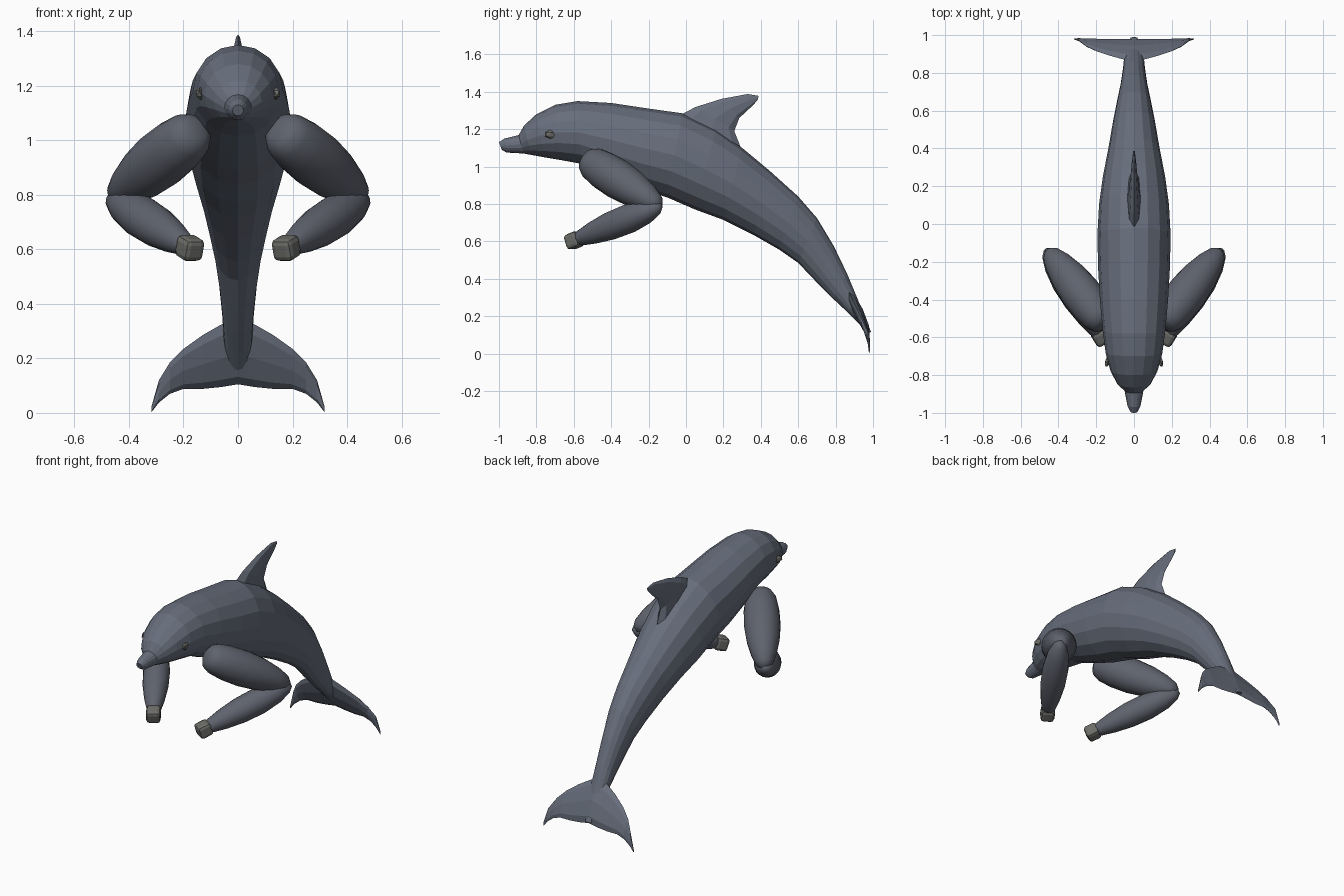
import bpy, bmesh, math
from mathutils import Vector as V

if "Cube" in bpy.data.objects:
    bpy.data.objects.remove(bpy.data.objects["Cube"])


def material(name, rgb):
    m = bpy.data.materials.new(name)
    m.diffuse_color = (*rgb, 1)
    m.use_nodes = True
    m.node_tree.nodes["Principled BSDF"].inputs["Base Color"].default_value = m.diffuse_color
    return m


SKIN = material("slate_skin", (0.135, 0.155, 0.2))
DARK = material("arm_skin", (0.115, 0.125, 0.155))
STUMP = material("hand_grey", (0.15, 0.15, 0.14))


def finish(name, bm, mat, smooth=False):
    bmesh.ops.recalc_face_normals(bm, faces=bm.faces)
    me = bpy.data.meshes.new(name)
    bm.to_mesh(me)
    bm.free()
    me.materials.append(mat)
    for p in me.polygons:
        p.use_smooth = smooth
    ob = bpy.data.objects.new(name, me)
    bpy.context.collection.objects.link(ob)
    return ob


def loft(name, sections, n, mat, smooth=False):
    """Skin elliptical rings; each section is (edge point, opposite edge point, half-width vector)."""
    bm = bmesh.new()
    rings = []
    for a, b, side in sections:
        c, u = (a + b) / 2, (a - b) / 2
        rings.append([bm.verts.new(c + u * math.cos(2 * math.pi * i / n) + side * math.sin(2 * math.pi * i / n))
                      for i in range(n)])
    for r, q in zip(rings, rings[1:]):
        for i in range(n):
            j = (i + 1) % n
            bm.faces.new((r[i], r[j], q[j], q[i]))
    bm.faces.new(rings[0])
    bm.faces.new(rings[-1])
    return finish(name, bm, mat, smooth)


def side_loft(name, table, n):
    return loft(name, [(V((0, ty, tz)), V((0, by, bz)), V((w, 0, 0))) for ty, tz, by, bz, w in table], n, SKIN)


def spindle(name, p, q, profile, n, mat, flat=1.0, smooth=True):
    d = (q - p).normalized()
    u = d.cross(V((0, 0, 1))).normalized()
    v = d.cross(u)
    secs = []
    for t, r in profile:
        c = p.lerp(q, t)
        secs.append((c + v * r, c - v * r, u * r * flat))
    return loft(name, secs, n, mat, smooth)


# Body: back point (y, z), belly point (y, z), half-width
side_loft("body", [
    (-1.0, 1.13, -.985, 1.09, .02), (-.97, 1.15, -.96, 1.075, .034), (-.895, 1.168, -.87, 1.07, .05),
    (-.865, 1.22, -.83, 1.063, .088), (-.80, 1.28, -.76, 1.05, .124), (-.70, 1.33, -.67, 1.035, .15),
    (-.58, 1.35, -.56, 1.015, .165), (-.4, 1.34, -.42, .95, .18), (-.2, 1.31, -.27, .89, .19),
    (-.02, 1.285, -.1, .835, .194), (.16, 1.2, .05, .77, .185), (.3, 1.1, .2, .715, .165),
    (.45, .975, .36, .635, .135), (.6, .84, .5, .555, .11), (.7, .725, .6, .485, .09),
    (.79, .575, .7, .38, .07), (.86, .43, .79, .29, .058), (.91, .31, .865, .22, .052),
    (.955, .2, .925, .16, .04), (.99, .115, .975, .11, .02)], 16)

# Dorsal fin: leading edge, trailing edge, half-thickness
side_loft("dorsal_fin", [
    (-.06, 1.26, .31, 1.06, .04), (.05, 1.318, .258, 1.19, .03), (.19, 1.362, .285, 1.26, .02),
    (.33, 1.388, .355, 1.325, .01), (.388, 1.378, .383, 1.355, .004)], 8)

# Tail flukes: x, leading z, trailing z, half-thickness
half = [(.06, .325, .095, .024), (.13, .285, .088, .02), (.2, .235, .088, .016),
        (.25, .185, .07, .012), (.29, .12, .038, .008), (.317, .025, .003, .003)]
stations = [(-x, a, b, t) for x, a, b, t in reversed(half)] + [(0, .35, .105, .028)] + half


def tail_point(x, z):
    y = .87 + (.33 - z) * .48 if z > .1 else .98
    return V((x, y, z))


loft("tail_flukes", [(tail_point(x, a), tail_point(x, b), V((0, .9, .43)) * t) for x, a, b, t in stations], 8, SKIN)

UPPER = [(0, .04), (.03, .07), (.1, .09), (.25, .103), (.45, .106), (.65, .095), (.83, .073), (.95, .048), (1, .02)]
FORE = [(0, .015), (.05, .04), (.18, .064), (.38, .078), (.6, .075), (.8, .06), (.95, .042), (1, .03)]

for s, tag in ((1, "left"), (-1, "right")):
    # Arms
    spindle(tag + "_upper_arm", V((s * .15, -.535, 1.04)), V((s * .455, -.14, .79)), UPPER, 20, DARK)
    spindle(tag + "_forearm", V((s * .465, -.135, .79)), V((s * .185, -.585, .61)), FORE, 20, DARK)

    # Flipper blade poking out below the upper arm
    spindle(tag + "_flipper", V((s * .25, -.44, .92)), V((s * .42, -.24, .775)),
            [(0, .01), (.25, .032), (.55, .03), (1, .004)], 6, SKIN, .4, False)

    # Rounded block hand
    bm = bmesh.new()
    bmesh.ops.create_cube(bm, size=.084)
    bmesh.ops.bevel(bm, geom=bm.edges[:], offset=.02, segments=2, affect='EDGES', profile=.5)
    hand = finish(tag + "_hand", bm, STUMP)
    hand.location = (s * .177, -.597, .605)
    hand.rotation_mode = 'QUATERNION'
    hand.rotation_quaternion = V((-s * .28, -.45, -.18)).to_track_quat('Y', 'Z')

    # Eye
    bm = bmesh.new()
    bmesh.ops.create_icosphere(bm, subdivisions=1, radius=1)
    bmesh.ops.scale(bm, vec=(.016, .036, .024), verts=bm.verts)
    eye = finish(tag + "_eye", bm, STUMP)
    eye.location = (s * .138, -.725, 1.172)
    eye.rotation_euler = (0, 0, s * .3)
